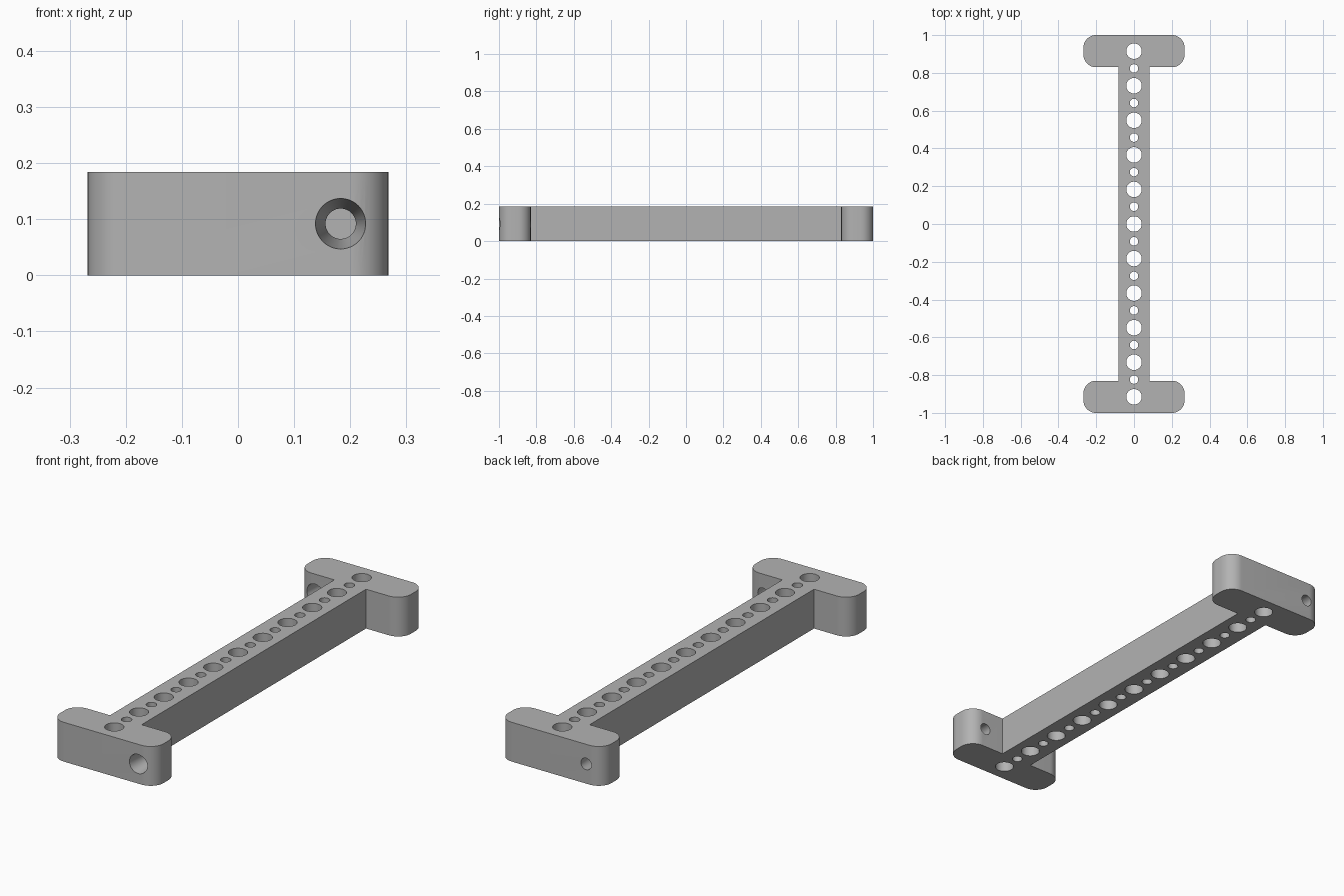
import bpy, bmesh
from math import pi, sin, cos
from mathutils import Matrix, Vector

cube = bpy.data.objects.get("Cube")
if cube:
    bpy.data.objects.remove(cube, do_unlink=True)

HEIGHT = 0.184       # body thickness in z
BEAM = 0.082         # half width of the beam
FOOT = 0.268         # half width of each foot
END, INNER = 1.0, 0.83   # outer and inner faces of a foot
CORNER = 0.067       # foot corner radius
PITCH = 0.183        # spacing of the large holes

grey = bpy.data.materials.new("plain_grey")
grey.use_nodes = True
colour = (0.45, 0.45, 0.45, 1)
grey.diffuse_color = colour
grey.node_tree.nodes["Principled BSDF"].inputs["Base Color"].default_value = colour


def make_object(name, bm):
    mesh = bpy.data.meshes.new(name)
    bmesh.ops.recalc_face_normals(bm, faces=bm.faces)
    bm.to_mesh(mesh)
    bm.free()
    mesh.materials.append(grey)
    obj = bpy.data.objects.new(name, mesh)
    bpy.context.collection.objects.link(obj)
    return obj


def arc(cx, cy, start, steps=12):
    """Quarter turn, anticlockwise from the start angle."""
    angles = [start + pi / 2 * i / steps for i in range(steps + 1)]
    return [(cx + CORNER * cos(a), cy + CORNER * sin(a)) for a in angles]


# Body: an I-shaped outline with rounded feet, extruded upwards
quarter = [(BEAM, INNER)]
quarter += arc(FOOT - CORNER, INNER + CORNER, -pi / 2)
quarter += arc(FOOT - CORNER, END - CORNER, 0)
half = quarter + [(-x, y) for x, y in reversed(quarter)]
outline = half + [(-x, -y) for x, y in half]
bm = bmesh.new()
base = bm.faces.new([bm.verts.new((x, y, 0)) for x, y in outline])
top = bmesh.ops.extrude_face_region(bm, geom=[base])["geom"]
bmesh.ops.translate(bm, vec=(0, 0, HEIGHT),
                    verts=[v for v in top if isinstance(v, bmesh.types.BMVert)])
body = make_object("spacer_bar", bm)

# Cutters for every hole, gathered in one mesh
bm = bmesh.new()


def add_cutter(centre, r1, r2, depth, turn=Matrix()):
    bmesh.ops.create_cone(bm, cap_ends=True, segments=48, radius1=r1, radius2=r2,
                          depth=depth, matrix=Matrix.Translation(Vector(centre)) @ turn)


# Row of alternating large and small vertical holes
for i in range(-10, 11):
    radius = 0.041 if i % 2 == 0 else 0.0225
    add_cutter((0, i * PITCH / 2, HEIGHT / 2), radius, radius, HEIGHT + 0.1)

# Tapered screw holes through the feet, wide end towards the front
taper = 0.0005
for side in (-1, 1):
    add_cutter((-side * PITCH, side * (END + INNER) / 2, HEIGHT / 2),
               0.045 + taper, 0.027 - taper, END - INNER + 0.01,
               Matrix.Rotation(-pi / 2, 4, "X"))
cutter = make_object("hole_cutter", bm)
cutter.hide_render = True

# Cut the holes and tidy up
cut = body.modifiers.new("holes", "BOOLEAN")
cut.operation = "DIFFERENCE"
cut.solver = "EXACT"
cut.object = cutter
bpy.ops.object.select_all(action="DESELECT")
bpy.context.view_layer.objects.active = body
body.select_set(True)
bpy.ops.object.modifier_apply(modifier=cut.name)
bpy.data.objects.remove(cutter, do_unlink=True)
bpy.ops.object.shade_smooth_by_angle(angle=pi / 6)
